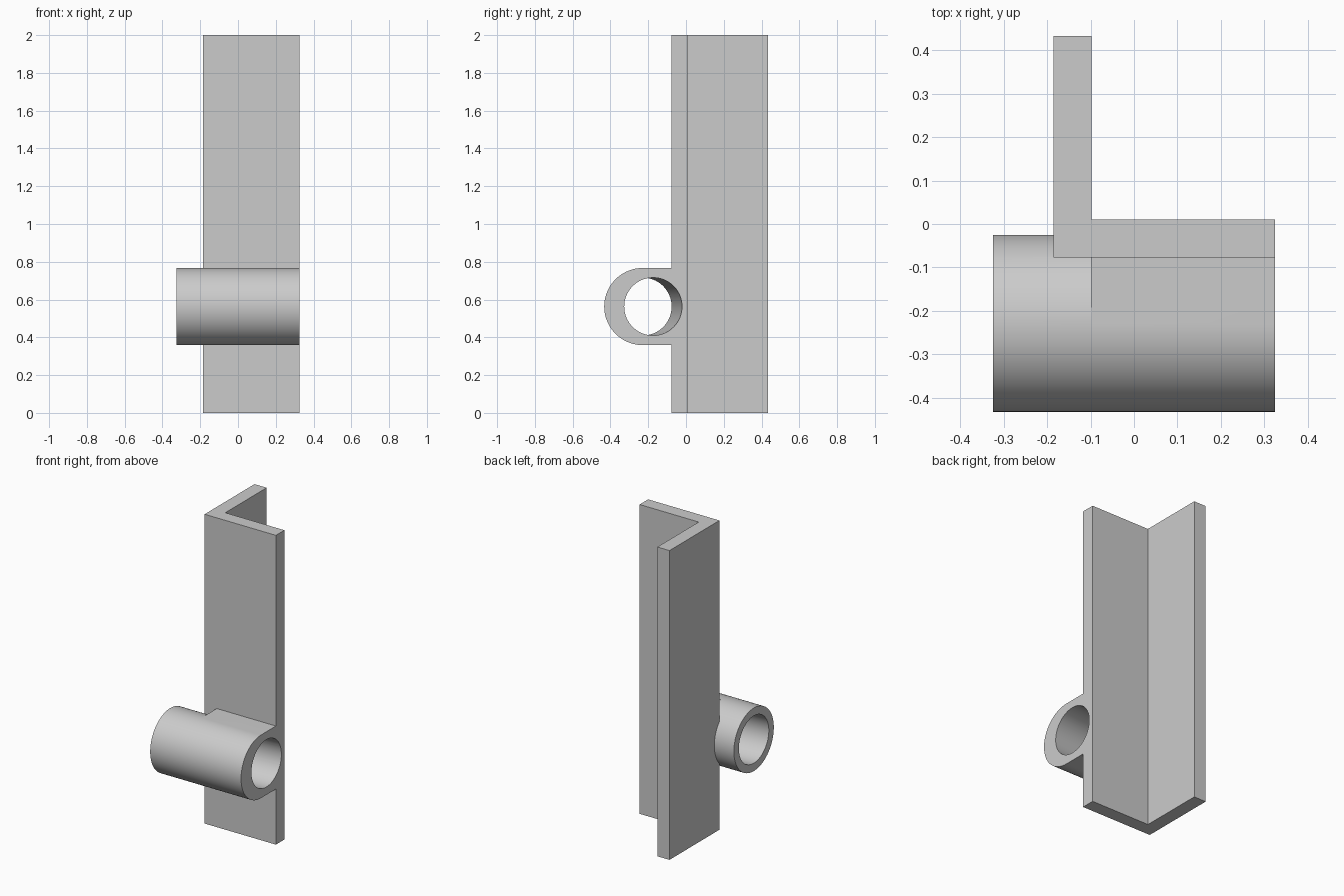
import bpy
from math import cos, sin, tau

cube = bpy.data.objects.get("Cube")
if cube:
    bpy.data.objects.remove(cube, do_unlink=True)

steel = bpy.data.materials.new("plain grey")
steel.use_nodes = True
grey = (0.6, 0.6, 0.6, 1)
steel.diffuse_color = grey
steel.node_tree.nodes["Principled BSDF"].inputs["Base Color"].default_value = grey


def loft(name, start, end):
    """Solid between two matching rings of points."""
    n = len(start)
    sides = [(i, (i + 1) % n, n + (i + 1) % n, n + i) for i in range(n)]
    caps = [tuple(reversed(range(n))), tuple(range(n, 2 * n))]
    mesh = bpy.data.meshes.new(name)
    mesh.from_pydata(start + end, [], sides + caps)
    mesh.materials.append(steel)
    obj = bpy.data.objects.new(name, mesh)
    bpy.context.collection.objects.link(obj)
    return obj


def ring(x, y, z, radius, n=96):
    return [(x, y + radius * cos(tau * i / n), z + radius * sin(tau * i / n))
            for i in range(n)]


def combine(target, tool, operation):
    """Apply a boolean and discard the tool."""
    bpy.context.view_layer.objects.active = target
    mod = target.modifiers.new(operation.lower(), "BOOLEAN")
    mod.operation = operation
    mod.solver = "EXACT"
    mod.object = tool
    bpy.ops.object.modifier_apply(modifier=mod.name)
    bpy.data.objects.remove(tool, do_unlink=True)


END = 0.325
FRONT, BACK = -0.077, 0.433
LEFT, INNER_X, INNER_Y = -0.185, -0.098, 0.01
TUBE_Y, TUBE_Z, RADIUS, BORE = -0.229, 0.563, 0.204, 0.153

# L-section upright
section = [(LEFT, FRONT), (END, FRONT), (END, INNER_Y),
           (INNER_X, INNER_Y), (INNER_X, BACK), (LEFT, BACK)]
bracket = loft("angle_bracket_with_sleeve",
               [(x, y, 0) for x, y in section], [(x, y, 2) for x, y in section])

# Saddle block filling between the sleeve and the plate
saddle = [(TUBE_Y, TUBE_Z - RADIUS), (-0.03, TUBE_Z - RADIUS),
          (-0.03, TUBE_Z + RADIUS), (TUBE_Y, TUBE_Z + RADIUS)]
block = loft("saddle_block", [(INNER_X, y, z) for y, z in saddle],
             [(END, y, z) for y, z in saddle])

# Sleeve, then its slightly slanted bore
sleeve = loft("sleeve", ring(-END, TUBE_Y, TUBE_Z, RADIUS),
              ring(END, TUBE_Y, TUBE_Z, RADIUS))
slope = 0.055 / (2 * END)
over = 0.05
bore = loft("bore_cutter",
            ring(-END - over, TUBE_Y - slope * over, TUBE_Z, BORE),
            ring(END + over, TUBE_Y + slope * (2 * END + over), TUBE_Z, BORE))

combine(bracket, block, "UNION")
combine(bracket, sleeve, "UNION")
combine(bracket, bore, "DIFFERENCE")

# Smooth round faces, crisp edges
for obj in bpy.context.selected_objects:
    obj.select_set(False)
bracket.select_set(True)
bpy.context.view_layer.objects.active = bracket
bpy.ops.object.shade_smooth_by_angle(angle=0.5)
